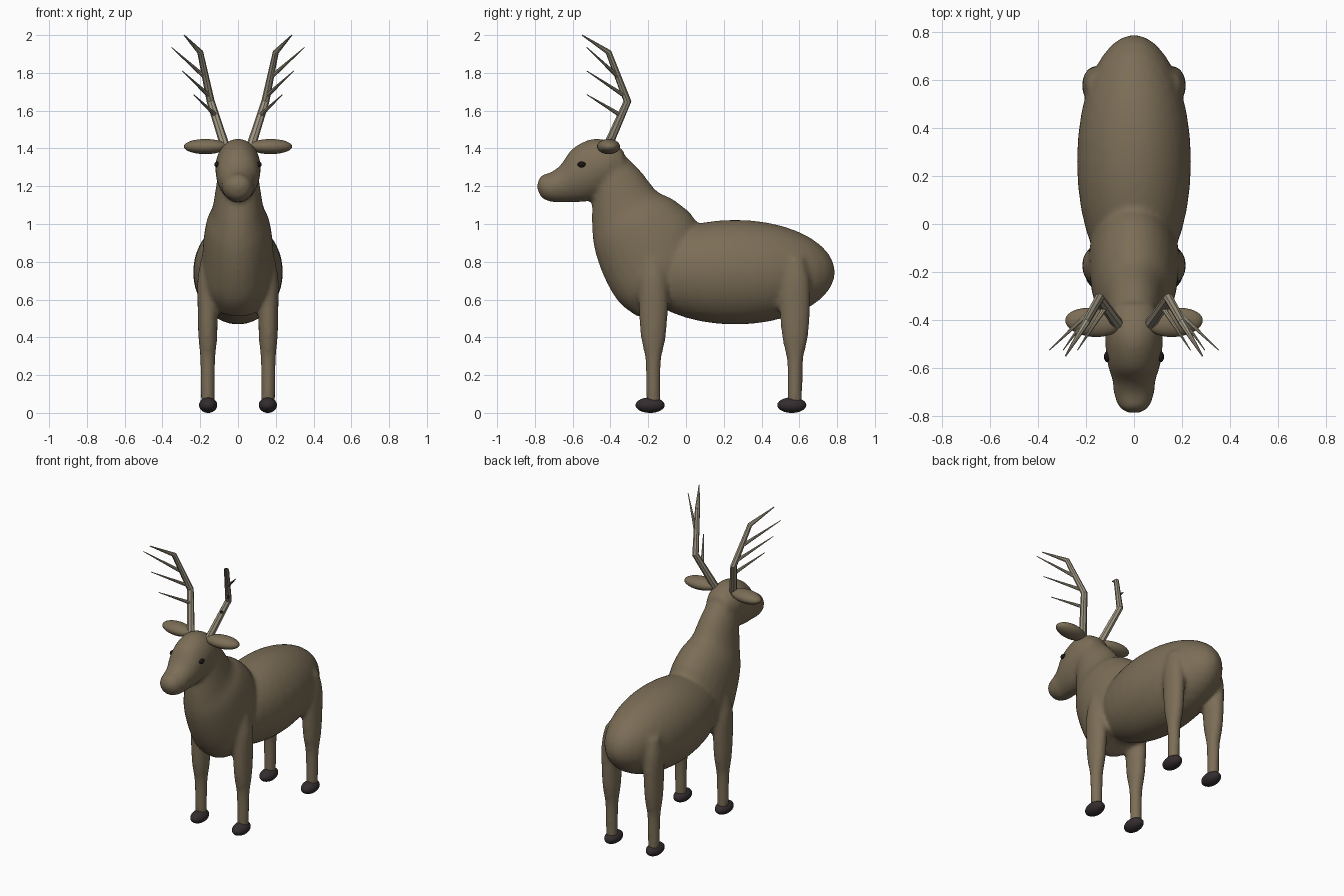
import bpy
import bmesh
from math import pi, sin, cos
from mathutils import Vector, Matrix

if "Cube" in bpy.data.objects:
    bpy.data.objects.remove(bpy.data.objects["Cube"], do_unlink=True)


def material(name, rgb):
    m = bpy.data.materials.new(name)
    m.use_nodes = True
    m.diffuse_color = (*rgb, 1)
    m.node_tree.nodes["Principled BSDF"].inputs["Base Color"].default_value = (*rgb, 1)
    return m


COAT = material("brown_coat", (0.2, 0.155, 0.095))
BONE = material("antler_bone", (0.34, 0.3, 0.22))
HOOF = material("dark_hoof", (0.035, 0.026, 0.028))
EYE = material("eye_black", (0.012, 0.008, 0.008))


def finish(name, bm, mat):
    bmesh.ops.recalc_face_normals(bm, faces=bm.faces)
    for f in bm.faces:
        f.smooth = True
    me = bpy.data.meshes.new(name)
    bm.to_mesh(me)
    bm.free()
    me.materials.append(mat)
    ob = bpy.data.objects.new(name, me)
    bpy.context.collection.objects.link(ob)
    return ob


def ellipsoid(bm, centre, radii, turn=0.0):
    mat = Matrix.Translation(centre) @ Matrix.Rotation(turn, 4, "Z") @ Matrix.Diagonal((*radii, 1))
    bmesh.ops.create_uvsphere(bm, u_segments=32, v_segments=18, radius=1, matrix=mat)


def bridge(bm, rings):
    n = len(rings[0])
    for a, b in zip(rings, rings[1:]):
        for i in range(n):
            j = (i + 1) % n
            bm.faces.new((a[i], a[j], b[j], b[i]))
    bm.faces.new(rings[0])
    bm.faces.new(rings[-1])


def smooth_sections(rows, steps=5):
    """Catmull-Rom refinement of a list of sections."""
    rows = [Vector(r) for r in rows]
    pts = [rows[0]] + rows + [rows[-1]]
    out = []
    for p, q, r, s in zip(pts, pts[1:], pts[2:], pts[3:]):
        for k in range(steps):
            t = k / steps
            out.append(0.5 * (2 * q + (r - p) * t + (2 * p - 5 * q + 4 * r - s) * t ** 2
                              + (3 * q - p - 3 * r + s) * t ** 3))
    return out + [rows[-1]]


def loft(bm, sections, x=0.0, n=28):
    """Each section: y, z of one edge, y, z of the opposite edge, half width."""
    rings = []
    for ya, za, yb, zb, w in smooth_sections(sections):
        ring = []
        for i in range(n):
            c, s = cos(2 * pi * i / n), sin(2 * pi * i / n)
            ring.append(bm.verts.new((x + w * s, (ya + yb) / 2 + (yb - ya) / 2 * c,
                                      (za + zb) / 2 + (zb - za) / 2 * c)))
        rings.append(ring)
    bridge(bm, rings)


def tube(bm, points, radii, n=8):
    pts = [Vector(p) for p in points]
    rings = []
    for i, p in enumerate(pts):
        d = (pts[min(i + 1, len(pts) - 1)] - pts[max(i - 1, 0)]).normalized()
        u = d.cross(Vector((0, 1, 0))).normalized()
        v = d.cross(u)
        rings.append([bm.verts.new(p + radii[i] * (u * cos(2 * pi * k / n) + v * sin(2 * pi * k / n)))
                      for k in range(n)])
    bridge(bm, rings)


# Trunk, neck, head and legs, fused into one soft skin
bm = bmesh.new()
ellipsoid(bm, (0, 0.26, 0.745), (0.238, 0.53, 0.277))
loft(bm, [  # neck and chest
    (-0.49, 1.17, -0.36, 1.40, 0.10),
    (-0.497, 1.10, -0.24, 1.28, 0.117),
    (-0.497, 0.97, -0.155, 1.175, 0.137),
    (-0.48, 0.85, -0.06, 1.125, 0.17),
    (-0.425, 0.70, 0.05, 1.02, 0.187),
    (-0.35, 0.58, 0.08, 0.85, 0.185),
    (-0.25, 0.505, 0.05, 0.65, 0.13)])
loft(bm, [  # head
    (-0.79, 1.19, -0.785, 1.22, 0.025),
    (-0.76, 1.135, -0.765, 1.257, 0.063),
    (-0.70, 1.115, -0.71, 1.277, 0.084),
    (-0.64, 1.115, -0.66, 1.318, 0.09),
    (-0.57, 1.115, -0.60, 1.40, 0.11),
    (-0.49, 1.13, -0.50, 1.45, 0.12),
    (-0.40, 1.19, -0.41, 1.44, 0.113),
    (-0.33, 1.25, -0.33, 1.39, 0.08)])
LEG = [(0.04, 0.036, 0.038), (0.12, 0.037, 0.038), (0.28, 0.04, 0.042), (0.4, 0.05, 0.066),
       (0.55, 0.054, 0.078), (0.7, 0.055, 0.075), (0.82, 0.035, 0.045)]
for side in (-1, 1):
    for y, size in ((-0.173, 1.0), (0.577, 1.04)):
        loft(bm, [(y - ry * size, z, y + ry * size, z, rx) for z, rx, ry in LEG], side * 0.16)
body = finish("body", bm, COAT)
remesh = body.modifiers.new("fuse", "REMESH")
remesh.mode = "VOXEL"
remesh.voxel_size = 0.014
remesh.use_smooth_shade = True
soften = body.modifiers.new("soften", "SMOOTH")
soften.factor = 0.5
soften.iterations = 8

# Paired parts
BEAM = [(0.065, -0.42, 1.40), (0.145, -0.31, 1.65), (0.2, -0.41, 1.91), (0.285, -0.55, 2.0)]
TINES = [((0.118, -0.345, 1.575), (0.235, -0.525, 1.685)),
         ((0.148, -0.32, 1.675), (0.295, -0.525, 1.81)),
         ((0.172, -0.355, 1.775), (0.352, -0.525, 1.935))]
for side, label in ((1, "left"), (-1, "right")):
    flip = Vector((side, 1, 1))

    bm = bmesh.new()
    ellipsoid(bm, (side * 0.172, -0.41, 1.41), (0.115, 0.06, 0.04), side * 0.1)
    finish(label + "_ear", bm, COAT)

    bm = bmesh.new()
    ellipsoid(bm, (side * 0.112, -0.553, 1.315), (0.013, 0.022, 0.015))
    finish(label + "_eye", bm, EYE)

    for y, where in ((-0.19, "front"), (0.56, "hind")):
        bm = bmesh.new()
        ellipsoid(bm, (side * 0.158, y, 0.041), (0.048, 0.077, 0.041))
        finish(label + "_" + where + "_hoof", bm, HOOF)

    bm = bmesh.new()
    tube(bm, [flip * Vector(p) for p in BEAM], (0.025, 0.021, 0.016, 0.003))
    for a, b in TINES:
        tube(bm, [flip * Vector(a), flip * Vector(b)], (0.012, 0.002))
    antler = finish(label + "_antler", bm, BONE)
    for ob in bpy.context.selected_objects:
        ob.select_set(False)
    antler.select_set(True)
    bpy.context.view_layer.objects.active = antler
    bpy.ops.object.shade_smooth_by_angle(angle=0.6)
